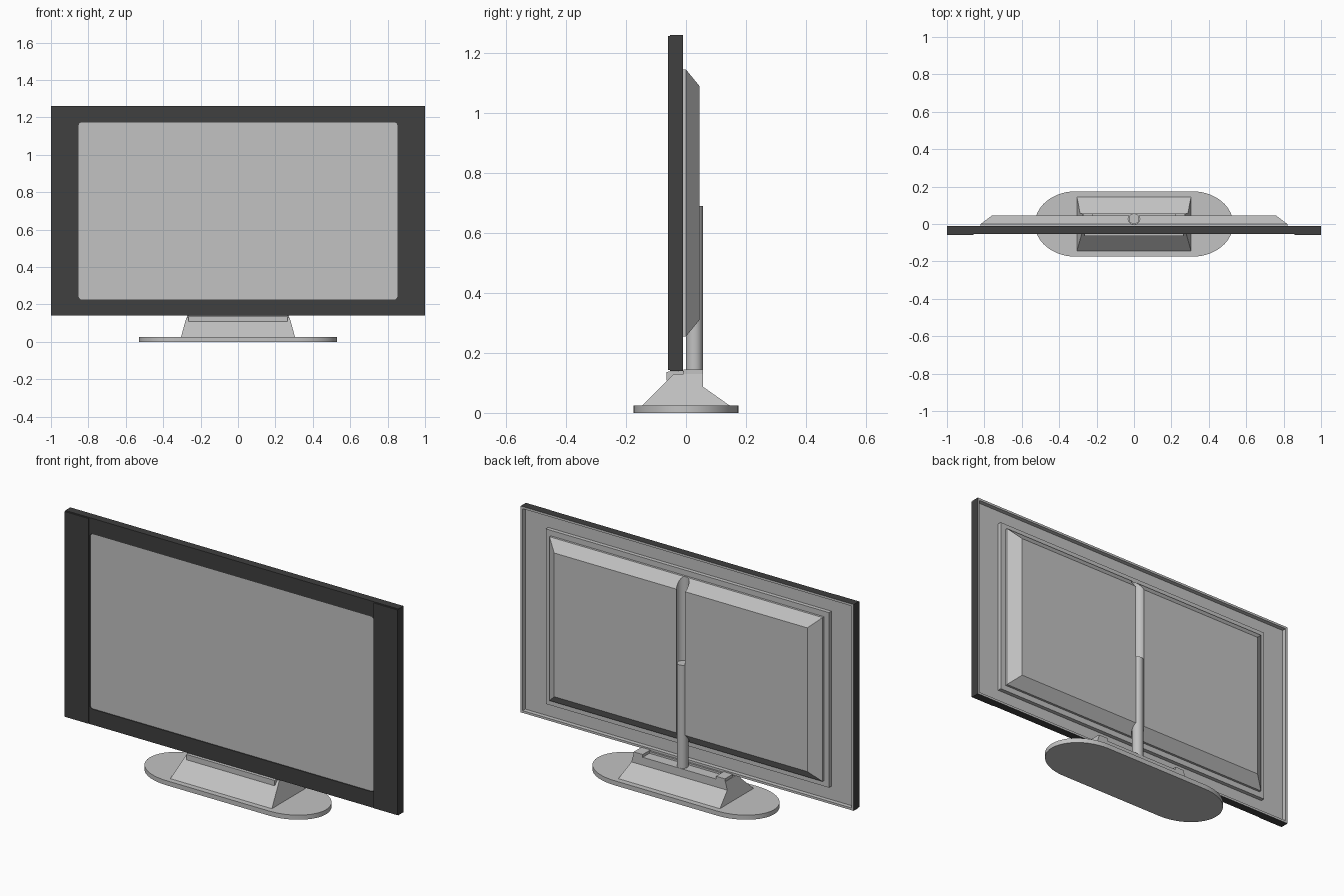
import bpy, bmesh, math

if "Cube" in bpy.data.objects:
    bpy.data.objects.remove(bpy.data.objects["Cube"], do_unlink=True)


def material(name, rgb):
    m = bpy.data.materials.new(name)
    m.use_nodes = True
    m.diffuse_color = (*rgb, 1)
    m.node_tree.nodes["Principled BSDF"].inputs["Base Color"].default_value = (*rgb, 1)
    return m


GREY = material("light grey", (0.54, 0.54, 0.54))
DARK = material("charcoal", (0.05, 0.05, 0.05))


def loft(name, sections, mat, smooth=False):
    """Solid through matching closed sections, capped at both ends."""
    bm = bmesh.new()
    rings = [[bm.verts.new(p) for p in s] for s in sections]
    n = len(rings[0])
    for a, b in zip(rings, rings[1:]):
        for i in range(n):
            j = (i + 1) % n
            bm.faces.new((a[i], a[j], b[j], b[i]))
    bm.faces.new(rings[0])
    bm.faces.new(rings[-1])
    bmesh.ops.recalc_face_normals(bm, faces=bm.faces)
    me = bpy.data.meshes.new(name)
    bm.to_mesh(me)
    bm.free()
    ob = bpy.data.objects.new(name, me)
    me.materials.append(mat)
    bpy.context.collection.objects.link(ob)
    if smooth:
        bpy.ops.object.select_all(action="DESELECT")
        ob.select_set(True)
        bpy.context.view_layer.objects.active = ob
        bpy.ops.object.shade_smooth_by_angle(angle=math.radians(35))
    return ob


def rect(hx, z0, z1, y):
    return [(-hx, y, z0), (hx, y, z0), (hx, y, z1), (-hx, y, z1)]


def round_rect(hx, z0, z1, y, r, steps=5):
    corners = [(hx - r, z1 - r), (r - hx, z1 - r), (r - hx, z0 + r), (hx - r, z0 + r)]
    pts = []
    for k, (cx, cz) in enumerate(corners):
        for s in range(steps + 1):
            a = math.pi / 2 * (k + s / steps)
            pts.append((cx + r * math.cos(a), y, cz + r * math.sin(a)))
    return pts


def box(name, x, y, z, mat):
    return loft(name, [[(x[0], v, z[0]), (x[1], v, z[0]), (x[1], v, z[1]), (x[0], v, z[1])]
                       for v in y], mat)


def circle(r, z, cy, n=32):
    return [(r * math.cos(2 * math.pi * i / n), cy + r * math.sin(2 * math.pi * i / n), z)
            for i in range(n)]


def cut(ob, cutter):
    """Subtract the cutter, apply, and drop it."""
    cutter.hide_render = True
    mod = ob.modifiers.new("cut", "BOOLEAN")
    mod.operation, mod.solver, mod.object = "DIFFERENCE", "EXACT", cutter
    bpy.ops.object.select_all(action="DESELECT")
    ob.select_set(True)
    bpy.context.view_layer.objects.active = ob
    bpy.ops.object.modifier_apply(modifier=mod.name)
    bpy.data.objects.remove(cutter, do_unlink=True)


# Housing: dark slab with a screen opening in front and a shallow tray behind
housing = loft("housing", [rect(1.0, 0.14, 1.26, y) for y in (-0.053, -0.01)], DARK)
cut(housing, loft("screen_cutter",
                  [round_rect(0.853, 0.225, 1.175, y, 0.018) for y in (-0.08, -0.046)], DARK))
cut(housing, loft("tray_cutter",
                  [rect(0.988, 0.152, 1.248, y) for y in (-0.033, 0.05)], DARK))
# The tray and the rear rim are light grey
housing.data.materials.clear()
housing.data.materials.append(DARK)
housing.data.materials.append(GREY)
for f in housing.data.polygons:
    c, n = f.center, f.normal
    in_tray = c.y > -0.034 and all(abs(housing.data.vertices[v].co.x) < 0.99 for v in f.vertices)
    f.material_index = 1 if in_tray or n.y > 0.9 else 0

# Screen and the raised strips either side of it
loft("screen", [round_rect(0.852, 0.226, 1.174, y, 0.018) for y in (-0.05, -0.046)], GREY)
for side, s in (("left", 1), ("right", -1)):
    box(side + "_front_strip", sorted((s * 0.857, s * 1.0)), (-0.06, -0.053), (0.143, 1.257), DARK)

# Rear plate and chamfered rear cover with a groove for the pole
loft("rear_plate", [rect(0.85, 0.225, 1.175, y) for y in (-0.033, -0.012)], GREY)
cover = loft("rear_cover", [rect(0.82, 0.255, 1.145, -0.012), rect(0.82, 0.255, 1.145, 0.0),
                            rect(0.76, 0.31, 1.09, 0.045)], GREY)
cut(cover, loft("groove_cutter", [circle(0.031, z, 0.028) for z in (0.1, 1.3)], GREY))
bpy.ops.object.shade_smooth_by_angle(angle=math.radians(20))

# Support pole
loft("support_pole", [circle(0.028, z, 0.028) for z in (0.1, 0.69)], GREY, smooth=True)

# Base: flat oval foot with straight front and back edges
outline = []
for cx, start in ((0.31, -90), (-0.31, 90)):
    for i in range(25):
        a = math.radians(start + 180 * i / 24)
        outline.append((cx + 0.22 * math.cos(a), 0.175 * math.sin(a)))
loft("foot", [[(x, y, z) for x, y in outline] for z in (0.0, 0.025)], GREY, smooth=True)

# Neck: tapered wedge, rising ears at both ends, and a front lip
neck_rows = [(0.025, 0.305, -0.145, 0.145), (0.087, 0.288, -0.083, 0.057),
             (0.13, 0.276, -0.04, 0.057)]
loft("neck", [[(-hx, y0, z), (hx, y0, z), (hx, y1, z), (-hx, y1, z)]
              for z, hx, y0, y1 in neck_rows], GREY)
for side, s in (("left", 1), ("right", -1)):
    box(side + "_neck_ear", sorted((s * 0.22, s * 0.274)), (-0.009, 0.057), (0.12, 0.145), GREY)
loft("neck_lip", [rect(0.265, 0.108, 0.137, -0.065), rect(0.265, 0.108, 0.14, 0.0)], GREY)
